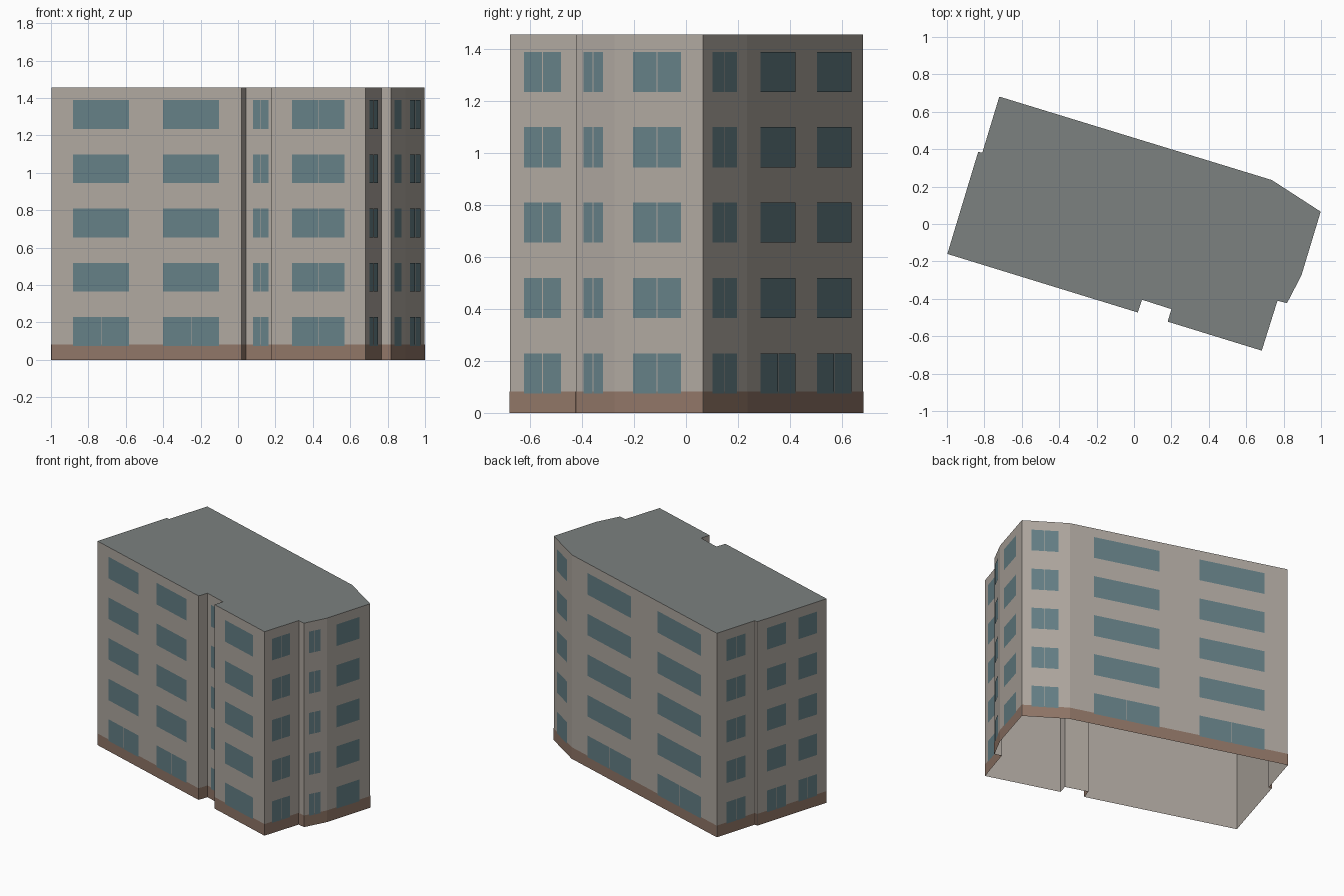
import bpy
from mathutils import Vector

if "Cube" in bpy.data.objects:
    bpy.data.objects.remove(bpy.data.objects["Cube"])

HEIGHT, BASE_TOP = 1.455, 0.083
FLOORS, FIRST_SILL, STOREY, WIN_H = 5, 0.074, 0.29, 0.154

# Footprint, counter-clockwise; each corner carries the windows of the wall that
# starts there, as (start, end) fractions of the wall length
PLAN = [
    (-0.998, -0.16, [(0.115, 0.41), (0.588, 0.882)]),   # long front wall
    (0.02, -0.473, []),
    (0.043, -0.405, [(0.24, 0.77)]),                    # front recess
    (0.20, -0.455, []),
    (0.18, -0.522, [(0.22, 0.775)]),
    (0.683, -0.677, [(0.21, 0.74)]),
    (0.767, -0.41, []),
    (0.818, -0.423, [(0.20, 0.71)]),
    (0.895, -0.275, [(0.21, 0.75)]),
    (0.998, 0.066, [(0.20, 0.76)]),                     # chamfered corner
    (0.737, 0.235, [(0.11, 0.412), (0.594, 0.892)]),    # long back wall
    (-0.72, 0.681, [(0.25, 0.75)]),
    (-0.811, 0.381, []),
    (-0.833, 0.386, [(0.14, 0.41), (0.59, 0.86)]),
]


def material(name, rgb):
    m = bpy.data.materials.new(name)
    m.diffuse_color = (*rgb, 1)
    m.use_nodes = True
    m.node_tree.nodes["Principled BSDF"].inputs["Base Color"].default_value = m.diffuse_color
    return m


def build(name, faces, mat):
    """Make one object from a list of faces given as corner points."""
    verts, index, polys = [], {}, []
    for face in faces:
        poly = []
        for p in face:
            key = tuple(round(c, 5) for c in p)
            if key not in index:
                index[key] = len(verts)
                verts.append(key)
            poly.append(index[key])
        polys.append(poly)
    mesh = bpy.data.meshes.new(name)
    mesh.from_pydata(verts, [], polys)
    mesh.materials.append(mat)
    ob = bpy.data.objects.new(name, mesh)
    bpy.context.collection.objects.link(ob)
    return ob


def panel(a, b, t0, t1, z0, z1, offset=0.0):
    """Upright rectangle on wall a-b, between two fractions and two heights."""
    d = b - a
    out = Vector((d.y, -d.x)).normalized() * offset
    p, q = a + d * t0 + out, a + d * t1 + out
    return [(p.x, p.y, z0), (q.x, q.y, z0), (q.x, q.y, z1), (p.x, p.y, z1)]


corners = [Vector((x, y)) for x, y, _ in PLAN]
sides = list(zip(corners, corners[1:] + corners[:1], [w for _, _, w in PLAN]))

# Walls, open underneath
build("walls", [panel(a, b, 0, 1, 0, HEIGHT) for a, b, _ in sides],
      material("plaster", (0.43, 0.39, 0.35)))

# Flat roof
build("roof", [[(c.x, c.y, HEIGHT) for c in corners]],
      material("roofing", (0.20, 0.22, 0.215)))

# Brown plinth band
build("plinth", [panel(a, b, 0, 1, 0, BASE_TOP, 0.0015) for a, b, _ in sides],
      material("brown_base", (0.28, 0.18, 0.135)))

# Windows: narrow walls have two panes on every floor, long walls only at ground level
panes = []
for a, b, windows in sides:
    for t0, t1 in windows:
        mid, gap = (t0 + t1) / 2, 0.002 / (b - a).length
        for floor in range(FLOORS):
            z = FIRST_SILL + floor * STOREY
            split = len(windows) == 1 or floor == 0
            spans = [(t0, mid - gap), (mid + gap, t1)] if split else [(t0, t1)]
            panes += [panel(a, b, s, e, z, z + WIN_H, 0.003) for s, e in spans]
build("windows", panes, material("glass", (0.13, 0.215, 0.24)))
